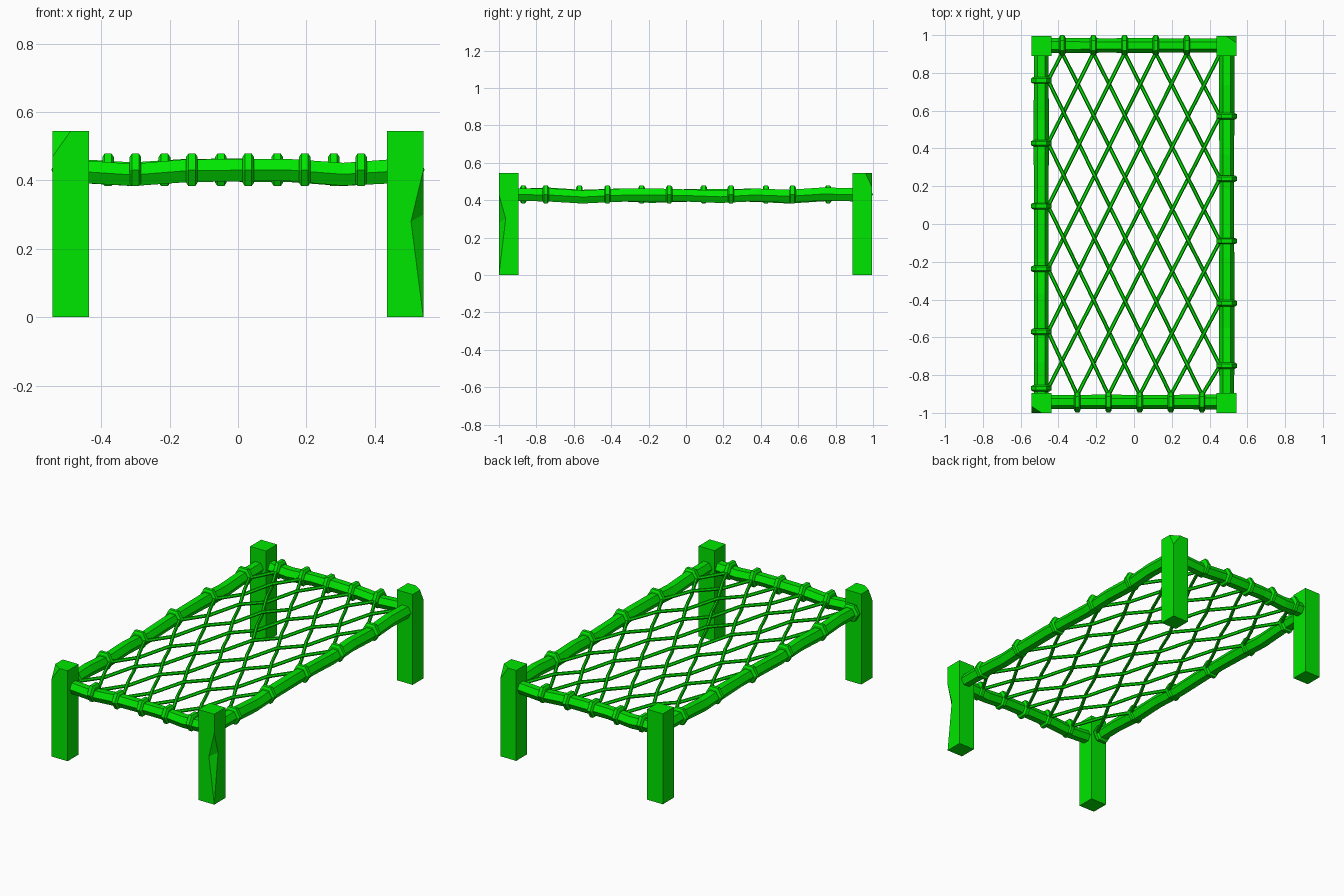
import bpy, bmesh, math, random
from mathutils import Vector
from mathutils.geometry import intersect_line_line_2d

random.seed(4)
old = bpy.data.objects.get("Cube")
if old:
    bpy.data.objects.remove(old, do_unlink=True)

green = bpy.data.materials.new("green")
green.use_nodes = True
colour = (0, 0.8, 0, 1)
green.diffuse_color = colour
green.node_tree.nodes["Principled BSDF"].inputs["Base Color"].default_value = colour


def finish(name, bm):
    bmesh.ops.recalc_face_normals(bm, faces=bm.faces)
    mesh = bpy.data.meshes.new(name)
    bm.to_mesh(mesh)
    bm.free()
    mesh.materials.append(green)
    obj = bpy.data.objects.new(name, mesh)
    bpy.context.collection.objects.link(obj)


def tube(bm, path, radii):
    """Six-sided tube along a path, with flat top and closed ends."""
    path = [Vector(p) for p in path]
    sides = 6
    loops = []
    for i, p in enumerate(path):
        along = (path[min(i + 1, len(path) - 1)] - path[max(i - 1, 0)]).normalized()
        side = along.cross(Vector((0, 0, 1))).normalized()
        up = side.cross(along)
        angles = [math.tau * k / sides for k in range(sides)]
        loops.append([bm.verts.new(p + radii[i] * (side * math.cos(a) + up * math.sin(a)))
                      for a in angles])
    for a, b in zip(loops, loops[1:]):
        for k in range(sides):
            n = (k + 1) % sides
            bm.faces.new((a[k], a[n], b[n], b[k]))
    bm.faces.new(loops[0])
    bm.faces.new(loops[-1])


# Square legs
LEG_H = 0.545


def leg_mesh(sx, sy):
    bm = bmesh.new()
    bmesh.ops.create_cube(bm, size=1)
    cy = -0.9475 if sy < 0 else 0.942
    for v in bm.verts:
        v.co = Vector((sx * 0.489 + v.co.x * 0.106, cy + v.co.y * 0.105, (v.co.z + 0.5) * LEG_H))
    return bm


def chip_corner(bm, sx, sy):
    """Slice the outer top corner off a leg."""
    corner = max(bm.verts, key=lambda v: v.co.x * sx + v.co.y * sy + v.co.z).co.copy()
    normal = Vector((sx / 0.053, sy / 0.035, 1 / 0.075)).normalized()
    geom = bm.verts[:] + bm.edges[:] + bm.faces[:]
    bmesh.ops.bisect_plane(bm, geom=geom, plane_co=corner - Vector((sx * 0.053, 0, 0)),
                           plane_no=normal, clear_outer=True)
    bmesh.ops.holes_fill(bm, edges=[e for e in bm.edges if e.is_boundary])


def gouge_edge(bm):
    """Carve a long dent in the front left edge of a leg."""
    def outer(f):
        return f.normal.y < -0.9 or f.normal.x > 0.9
    bm.normal_update()
    bmesh.ops.delete(bm, geom=[f for f in bm.faces if outer(f)], context='FACES_ONLY')

    def corner(x, y, z):
        return max(bm.verts, key=lambda v: v.co.x * x + v.co.y * y + v.co.z * z)
    foot, top = corner(1, -1, -1), corner(1, -1, 1)
    bmesh.ops.delete(bm, geom=[e for e in bm.edges if foot in e.verts and top in e.verts],
                     context='EDGES')
    x, y = top.co.x, top.co.y
    start = bm.verts.new((x, y, 0.43))
    front = bm.verts.new((x - 0.036, y, 0.28))
    side = bm.verts.new((x, y + 0.036, 0.3))
    bm.faces.new((corner(-1, -1, -1), foot, front, start, top, corner(-1, -1, 1)))
    bm.faces.new((corner(1, 1, -1), foot, side, start, top, corner(1, 1, 1)))
    bm.faces.new((start, front, side))
    bm.faces.new((foot, front, side))


for sx, side_name in ((-1, "right"), (1, "left")):
    for sy, end_name in ((-1, "front"), (1, "back")):
        bm = leg_mesh(sx, sy)
        if sx == sy:
            chip_corner(bm, sx, sy)
        elif sx > 0:
            gouge_edge(bm)
        finish(f"{end_name}_{side_name}_leg", bm)

# Rails with the rings tied round them
RAIL_Z = 0.428
SIDE_X, FRONT_Y, BACK_Y = 0.491, -0.942, 0.945
FRONT_RINGS = [-0.30 + 0.165 * i for i in range(5)]
BACK_RINGS = [-0.38 + 0.165 * i for i in range(5)]
LEFT_RINGS = [-0.75 + 0.33 * i for i in range(5)]
RIGHT_RINGS = [-0.87] + [-0.57 + 0.3325 * i for i in range(5)]


def rail(name, place, half, rings, bends):
    """Place maps a distance along the rail to (x, y); bends are height offsets."""
    bm = bmesh.new()
    path, radii = [], []
    for i, bend in enumerate(bends):
        x, y = place(half * (2 * i / (len(bends) - 1) - 1))
        path.append((x, y, RAIL_Z + bend / 1000))
        radii.append(random.uniform(0.037, 0.041))
    tube(bm, path, radii)
    finish(name, bm)
    bm = bmesh.new()
    for r in rings:
        tube(bm, [(*place(r + d), RAIL_Z + 0.003) for d in (-0.017, -0.01, 0.01, 0.017)],
             [0.043, 0.055, 0.055, 0.043])
    finish(name + "_rings", bm)


end_bends = (-2, -12, 0, 2, 2, -10, -1)
side_bends = (2, 0, -11, -2, 0, -3, -10, 0, -7, 5, 0)
rail("front_rail", lambda t: (t, FRONT_Y), 0.46, FRONT_RINGS, end_bends)
rail("back_rail", lambda t: (t, BACK_Y), 0.46, BACK_RINGS, end_bends[::-1])
rail("left_rail", lambda t: (SIDE_X, t), 0.92, LEFT_RINGS, side_bends)
rail("right_rail", lambda t: (-SIDE_X, t), 0.92, RIGHT_RINGS, side_bends[::-1])

# Woven rope net, running diagonally from ring to ring
IN_X, IN_Y = 0.455, 0.905
front = [(x, -IN_Y) for x in FRONT_RINGS]
back = [(x, IN_Y) for x in BACK_RINGS]
left = [(IN_X, y) for y in LEFT_RINGS]
right = [(-IN_X, y) for y in RIGHT_RINGS]
rising = list(zip(reversed(right[1:]), back)) + [(right[0], (0.45, 0.89))]
rising += list(zip(front, reversed(left)))
falling = list(zip(front, right[1:])) + list(zip(left, back))


def net(name, ropes, others, sign):
    bm = bmesh.new()
    for i, (a, b) in enumerate(ropes):
        a, b = Vector(a), Vector(b)
        path = [(*a, RAIL_Z), (*b, RAIL_Z)]
        for j, (c, d) in enumerate(others):
            hit = intersect_line_line_2d(a, b, Vector(c), Vector(d))
            if hit and min((hit - a).length, (hit - b).length) > 0.03:
                path.append((*hit, RAIL_Z + 0.012 * sign * (-1) ** (i + j)))
        path.sort(key=lambda p: p[1])
        tube(bm, path, [0.01] * len(path))
    finish(name, bm)


net("rising_ropes", rising, falling, 1)
net("falling_ropes", falling, rising, -1)
